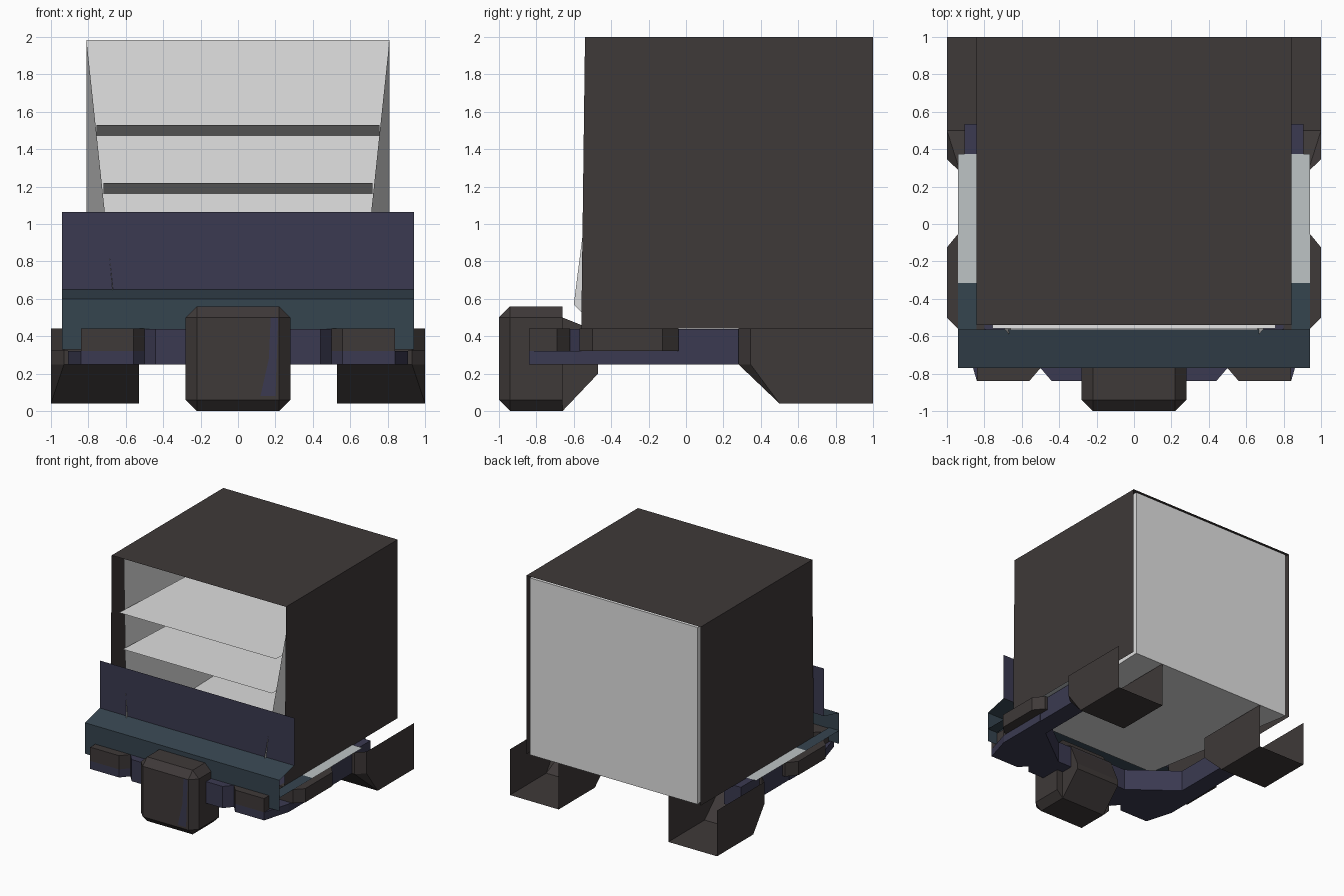
import bpy, bmesh

if "Cube" in bpy.data.objects:
    bpy.data.objects.remove(bpy.data.objects["Cube"])


def material(name, r, g, b):
    m = bpy.data.materials.new(name)
    m.diffuse_color = (r, g, b, 1)
    m.use_nodes = True
    m.node_tree.nodes["Principled BSDF"].inputs["Base Color"].default_value = m.diffuse_color
    return m


BROWN = material("dark brown", .049, .041, .040)
PURPLE = material("dusky purple", .043, .042, .082)
TEAL = material("dark teal", .036, .058, .078)
WHITE = material("pale grey", .76, .76, .76)
LEDGE = material("light ledge grey", .51, .55, .56)


def mesh_object(name, verts, faces, mat, smooth=False, recalc=True):
    bm = bmesh.new()
    vs = [bm.verts.new(v) for v in verts]
    for f in faces:
        bm.faces.new([vs[i] for i in f])
    if recalc:
        bmesh.ops.recalc_face_normals(bm, faces=bm.faces)
    me = bpy.data.meshes.new(name)
    bm.to_mesh(me)
    bm.free()
    for p in me.polygons:
        p.use_smooth = smooth
    me.materials.append(mat)
    ob = bpy.data.objects.new(name, me)
    bpy.context.collection.objects.link(ob)
    return ob


def prism(name, plan, z0, z1, mat):
    """Plan outline (x, y) raised from z0 to z1."""
    n = len(plan)
    verts = [(x, y, z) for z in (z0, z1) for x, y in plan]
    faces = [list(range(n)), list(range(n, 2 * n))]
    faces += [[i, (i + 1) % n, n + (i + 1) % n, n + i] for i in range(n)]
    return mesh_object(name, verts, faces, mat)


def sheet(name, path, half_width, mat, recalc=True):
    """Open (y, z) path swept across x as a thin sheet."""
    verts = [(s * half_width, y, z) for y, z in path for s in (-1, 1)]
    faces = [[2 * i, 2 * i + 1, 2 * i + 3, 2 * i + 2] for i in range(len(path) - 1)]
    return mesh_object(name, verts, faces, mat, recalc=recalc)


# Outer shell: top and two sides, open front, back and bottom
side = [(-.56, .44), (-.54, 2), (1, 2), (1, .44)]
mesh_object("outer_shell", [(s * .842, y, z) for s in (-1, 1) for y, z in side],
            [(0, 1, 2, 3), (7, 6, 5, 4), (1, 5, 6, 2)], BROWN, recalc=False)

# Inner cabinet: tapered liner, open at the front, sides leaning in and forward
edge = [(.81, -.42, 1.985), (.66, -.60, .57), (.66, -.56, .53),
        (.81, .995, .44), (.81, .995, 1.985)]
liner = [(s * x, y, z) for s in (-1, 1) for x, y, z in edge]
cabinet = mesh_object("inner_cabinet", liner,
                      [(0, 1, 3, 4), (1, 2, 3), (9, 8, 6, 5), (8, 7, 6),
                       (2, 7, 8, 3), (0, 4, 9, 5), (3, 8, 9, 4), (1, 6, 7, 2)], WHITE)
bpy.context.view_layer.objects.active = cabinet
cabinet.select_set(True)
bpy.ops.object.shade_smooth_by_angle()
cabinet.select_set(False)

# Shelves, tipped slightly up at the front
for i, (z, w) in enumerate([(1.53, .757), (1.22, .72)]):
    sheet(f"shelf_{i + 1}", [(-.56, z), (.99, z - .06)], w, WHITE, recalc=False)

# Front plate and bumper
sheet("front_plate", [(-.565, 1.065), (-.565, .65)], .94, PURPLE)
sheet("front_bumper", [(-.565, .65), (-.77, .6), (-.77, .33)], .94, TEAL)

# Frame ring under the cabinet, open at the back
outer = [(.905, .535), (.905, -.45), (.6, -.77), (.5, -.77), (.44, -.84)]
inner = [(-.36, -.55), (-.74, -.26), (-.74, .535)]
ring = outer + [(-x, y) for x, y in reversed(outer)]
ring += [(x, y) for x, y in reversed(inner)] + [(-x, y) for x, y in inner]
prism("frame_ring", ring, .25, .439, PURPLE)

corner = [(.5, -.77), (.56, -.84), (.84, -.84), (.84, -.69), (.77, -.62), (.5, -.62)]
skirt = [(.5, -.77), (.56, -.84), (.84, -.84), (.91, -.6), (.91, -.13), (.85, -.13), (.5, -.62)]
pad = [(.8, -.57), (.93, -.57), (1, -.5), (1, -.125), (.93, -.04), (.8, -.04)]

for s, tag in ((-1, "left"), (1, "right")):
    def flip(pts):
        return [(s * p[0], *p[1:]) for p in pts]

    prism("front_block_" + tag, flip(corner), .32, .44, BROWN)
    prism("lower_skirt_" + tag, flip(skirt), .25, .32, PURPLE)
    prism("side_pad_" + tag, flip(pad), .32, .44, BROWN)

    # Side ledges: pale at the middle, teal toward the bumper
    for part, y0, y1, mat in (("side_ledge_", -.315, .375, LEDGE),
                              ("front_ledge_", -.77, -.315, TEAL)):
        mesh_object(part + tag, flip([(.842, y0, .446), (.94, y0, .446),
                                      (.94, y1, .446), (.842, y1, .446)]),
                    [(0, 1, 2, 3) if s > 0 else (3, 2, 1, 0)], mat, recalc=False)

    # Hollow rear foot, open at the top and back
    foot = [(.53, .28, .44), (.93, .28, .44), (1, .345, .44), (1, 1, .44),
            (.53, 1, .44), (.53, .28, .25), (.93, .28, .25), (1, .345, .25),
            (.53, .5, .04), (1, .5, .04), (1, 1, .04), (.53, 1, .04)]
    mesh_object("rear_foot_" + tag, flip(foot),
                [(0, 1, 6, 5), (1, 2, 7, 6), (2, 3, 10, 9, 7), (5, 6, 8),
                 (6, 7, 9), (6, 9, 8), (8, 9, 10, 11), (0, 5, 8, 11, 4)], BROWN)

# Front foot: chamfered block
block = prism("front_foot", [(-.28, -1), (.28, -1), (.28, -.66), (-.28, -.66)], 0, .56, BROWN)
bm = bmesh.new()
bm.from_mesh(block.data)
edges = [e for e in bm.edges if any(v.co.y < -.9 for v in e.verts)]
bmesh.ops.bevel(bm, geom=edges, offset=.06, segments=1, affect='EDGES')
bm.to_mesh(block.data)
bm.free()

# Tapered support joining the front foot to the frame
web = [(-.66, .5), (-.56, .46), (-.47, .25), (-.47, .2), (-.66, 0)]
n = len(web)
mesh_object("foot_support", [(s * .22, y, z) for s in (-1, 1) for y, z in web],
            [list(range(n)), list(range(n, 2 * n))] +
            [[i, (i + 1) % n, n + (i + 1) % n, n + i] for i in range(n)], BROWN)

# Painted streak on the front foot
mesh_object("foot_streak", [(.12, -1.002, .08), (.2, -1.002, .08), (.215, -1.002, .5),
                            (.175, -1.002, .5), (.165, -1.002, .28)],
            [(0, 1, 2, 3, 4)], PURPLE)
